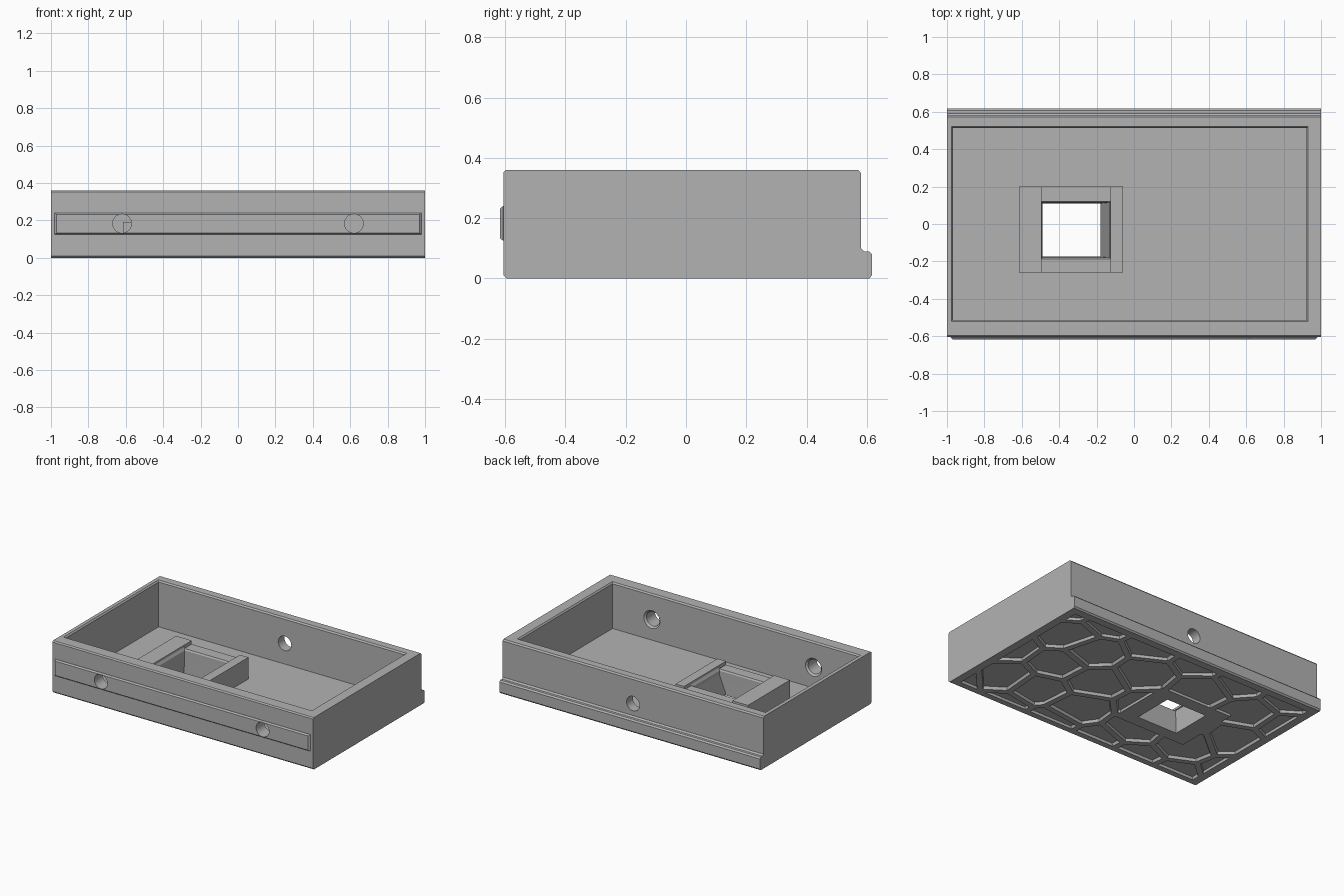
import bpy
import bmesh
import math
import random
from mathutils import Vector

random.seed(7)
cube = bpy.data.objects.get("Cube")
if cube:
    bpy.data.objects.remove(cube, do_unlink=True)

grey = bpy.data.materials.new("plain_grey")
grey.use_nodes = True
grey.diffuse_color = (0.45, 0.45, 0.45, 1)
grey.node_tree.nodes["Principled BSDF"].inputs["Base Color"].default_value = grey.diffuse_color


def add_loft(bm, rings):
    """Closed solid through a stack of rings with equal point counts."""
    loops = [[bm.verts.new(p) for p in ring] for ring in rings]
    n = len(loops[0])
    faces = [bm.faces.new(loops[0]), bm.faces.new(loops[-1][::-1])]
    for a, b in zip(loops, loops[1:]):
        for i in range(n):
            j = (i + 1) % n
            faces.append(bm.faces.new((a[i], b[i], b[j], a[j])))
    bmesh.ops.recalc_face_normals(bm, faces=faces)


def solid(name, *ring_stacks):
    bm = bmesh.new()
    for rings in ring_stacks:
        add_loft(bm, rings)
    mesh = bpy.data.meshes.new(name)
    bm.to_mesh(mesh)
    bm.free()
    mesh.materials.append(grey)
    obj = bpy.data.objects.new(name, mesh)
    bpy.context.scene.collection.objects.link(obj)
    return obj


def rect(x0, x1, y0, y1, z, grow=0.0):
    x0, x1, y0, y1 = x0 - grow, x1 + grow, y0 - grow, y1 + grow
    return [(x0, y0, z), (x1, y0, z), (x1, y1, z), (x0, y1, z)]


def wall_rect(x, z0, z1, y):
    return [(-x, y, z0), (x, y, z0), (x, y, z1), (-x, y, z1)]


def circle(x, z, r, y, n=32):
    return [(x + r * math.cos(math.tau * i / n), y, z + r * math.sin(math.tau * i / n))
            for i in range(n)]


def cut(target, cutter):
    cutter.hide_render = True
    mod = target.modifiers.new("cut", "BOOLEAN")
    mod.operation = "DIFFERENCE"
    mod.solver = "EXACT"
    mod.object = cutter
    bpy.context.view_layer.objects.active = target
    bpy.ops.object.modifier_apply(modifier=mod.name)


def clip(poly, point, normal):
    """Keep the part of a 2D polygon behind the given line."""
    out = []
    for a, b in zip(poly, poly[1:] + poly[:1]):
        da, db = (a - point).dot(normal), (b - point).dot(normal)
        if da <= 0:
            out.append(a)
        if da * db < 0:
            out.append(a.lerp(b, da / (da - db)))
    return out


def pocket_cells(half_x, half_y, gap):
    """Irregular polygon cells with even ribs between them."""
    step_x, step_y = 0.37, 0.29
    seeds = []
    for row in range(-2, 3):
        for col in range(-3, 4):
            x = (col + 0.5 * (row % 2) - 0.25) * step_x + random.uniform(-0.08, 0.08)
            y = row * step_y + random.uniform(-0.06, 0.06)
            seeds.append(Vector((x, y)))
    cells = []
    for s in seeds:
        poly = [Vector(p[:2]) for p in rect(-half_x, half_x, -half_y, half_y, 0)]
        for t in seeds:
            if t is not s and poly:
                d = (t - s).normalized()
                poly = clip(poly, (s + t) / 2 - d * gap / 2, d)
        if len(poly) > 2:
            cells.append(poly)
    return cells


def pocket_rings(poly, depth):
    centre = sum(poly, Vector((0, 0))) / len(poly)
    return [[(*centre.lerp(p, k), z) for p in poly] for k, z in ((1.03, -depth), (0.94, depth))]


# Tray body: stepped side profile run across the width
profile = [(-0.595, 0), (0.608, 0), (0.617, 0.01), (0.617, 0.08), (0.608, 0.09),
           (0.59, 0.09), (0.58, 0.10), (0.58, 0.35), (0.572, 0.36),
           (-0.597, 0.36), (-0.605, 0.352), (-0.605, 0.01)]
tray = solid("tray_body", [[(x, y, z) for y, z in profile] for x in (-1, 1)])

cavity = (-0.967, 0.922, -0.512, 0.512)
cutters = [solid("cavity_cutter", [rect(*cavity, 0.04), rect(*cavity, 0.35),
                                   rect(*cavity, 0.37, 0.016)])]

# Polygon pockets under the floor
cells = pocket_cells(0.945, 0.555, 0.035)
cutters.append(solid("pocket_cutter", *[pocket_rings(c, 0.018) for c in cells]))

# Socket frame, with low front and back bars, set into the floor
frame_area = (-0.615, -0.06, -0.26, 0.2)
frame = solid("socket_frame", [rect(*frame_area, 0), rect(*frame_area, 0.19)])
cutters.append(solid("floor_cutter", [rect(*frame_area, -0.1), rect(*frame_area, 0.1)]))
for c in cutters:
    cut(tray, c)

channel = (-0.495, -0.125, -0.4, 0.4)
opening = [rect(-0.49, -0.18, -0.175, 0.11, -0.01), rect(-0.49, -0.18, -0.175, 0.11, 0.02),
           rect(-0.49, -0.13, -0.18, 0.115, 0.13), rect(-0.49, -0.13, -0.18, 0.115, 0.155),
           rect(-0.49, -0.13, -0.18, 0.115, 0.175, 0.012)]
frame_cutters = [solid("channel_cutter", [rect(*channel, 0.165), rect(*channel, 0.3)]),
                 solid("opening_cutter", opening)]
for c in frame_cutters:
    cut(frame, c)

# Front rail with sloped edges
rail = solid("front_rail", [wall_rect(0.98, 0.125, 0.24, -0.60),
                            wall_rect(0.98, 0.125, 0.24, -0.607),
                            wall_rect(0.97, 0.133, 0.232, -0.617)])

# Round holes: two through the front, one through the back
front_holes = solid("front_hole_cutter", *[
    [circle(x, 0.183, 0.05, -0.7), circle(x, 0.183, 0.05, -0.524),
     circle(x, 0.183, 0.062, -0.512), circle(x, 0.183, 0.062, -0.45)] for x in (-0.62, 0.62)])
back_hole = solid("back_hole_cutter", [circle(0, 0.183, 0.05, 0.45), circle(0, 0.183, 0.05, 0.7)])
cut(tray, front_holes)
cut(tray, back_hole)
cut(rail, front_holes)

for c in cutters + frame_cutters + [front_holes, back_hole]:
    bpy.data.objects.remove(c, do_unlink=True)

# Smooth hole walls, crisp edges
for obj in (tray, frame, rail):
    bpy.ops.object.select_all(action="DESELECT")
    obj.select_set(True)
    bpy.context.view_layer.objects.active = obj
    bpy.ops.object.shade_smooth_by_angle(angle=math.radians(25))
